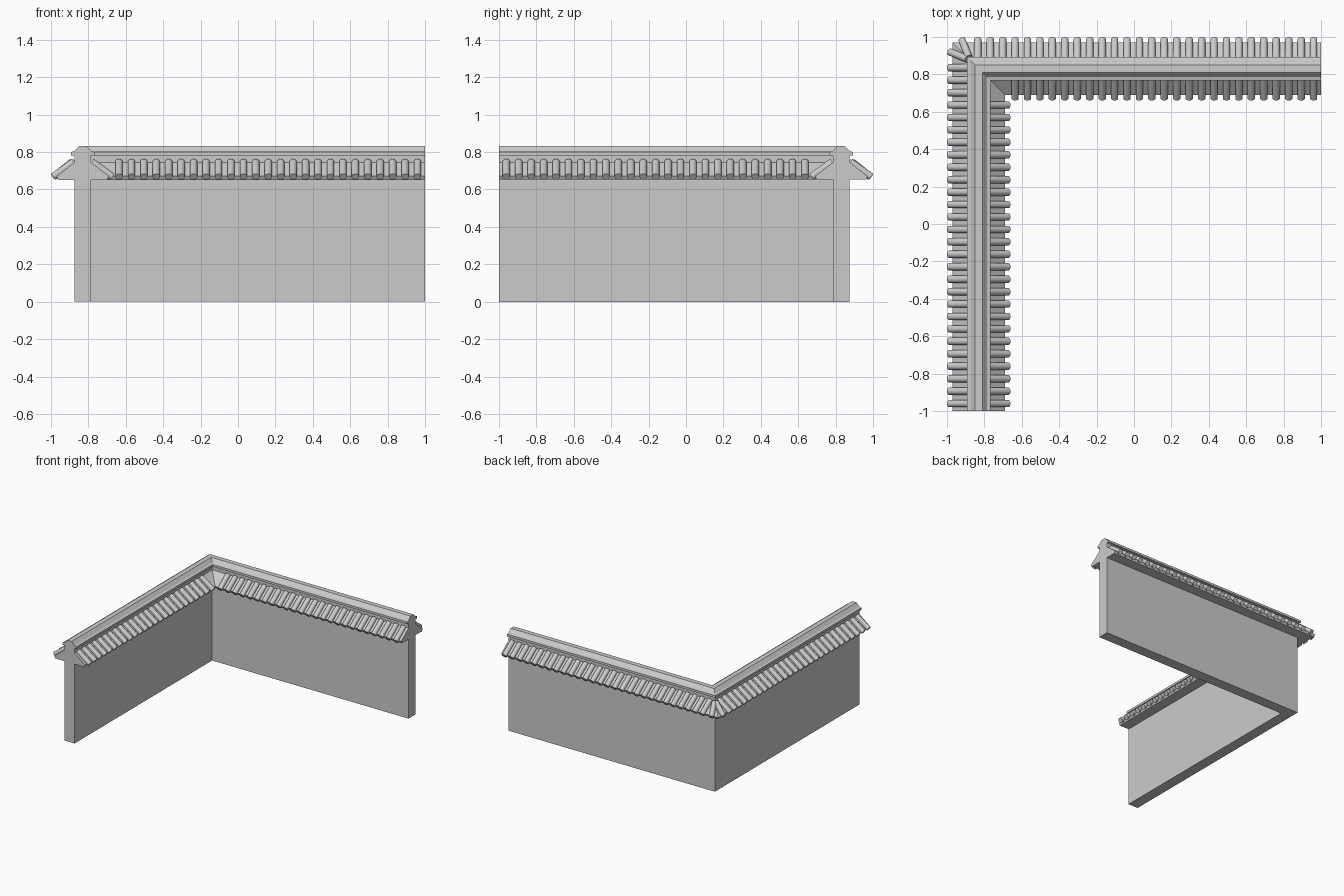
import bpy, bmesh, math
from mathutils import Vector

if "Cube" in bpy.data.objects:
    bpy.data.objects.remove(bpy.data.objects["Cube"])

C = 0.83        # wall centre line distance from origin
PITCH = 0.0665  # tile spacing
R = 0.02        # tile radius


def finish(name, bm):
    bmesh.ops.recalc_face_normals(bm, faces=bm.faces)
    mesh = bpy.data.meshes.new(name)
    bm.to_mesh(mesh)
    bm.free()
    ob = bpy.data.objects.new(name, mesh)
    bpy.context.collection.objects.link(ob)
    return ob


def sweep(name, half):
    """Mirror a half profile (offset, z) and run it round the mitred corner."""
    prof = half + [(-s, z) for s, z in reversed(half)]
    bm = bmesh.new()
    rings = [[bm.verts.new(p) for p in
              ((-C + s, -1, z), (-C + s, C - s, z), (1, C - s, z))] for s, z in prof]
    n = len(rings)
    for i in range(n):
        a, b = rings[i], rings[(i + 1) % n]
        for k in range(2):
            bm.faces.new((a[k], a[k + 1], b[k + 1], b[k]))
    bm.faces.new([r[0] for r in rings])
    bm.faces.new([r[2] for r in reversed(rings)])
    return finish(name, bm)


def tile(bm, p, q):
    p, q = Vector(p), Vector(q)
    d = q - p
    m = d.to_track_quat('Z', 'Y').to_matrix().to_4x4()
    m.translation = (p + q) / 2
    bmesh.ops.create_cone(bm, cap_ends=True, segments=14, radius1=R, radius2=R,
                          depth=d.length, matrix=m)


def flip(p):
    # reflection that swaps the two arms of the corner
    return (-p[1], -p[0], p[2])


# wall and roof body
sweep("wall", [(0.0445, 0.655), (0.0445, 0)])
sweep("roof_body", [(0.045, 0.785), (0.045, 0.745), (0.14, 0.671), (0.13, 0.652)])
# ridge cap with side lips
sweep("ridge_cap", [(0.02, 0.832), (0.045, 0.805), (0.063, 0.80),
                    (0.063, 0.782), (0.045, 0.782)])

# rows of round tiles on both slopes of both arms
for name, side, count in (("outer_tiles", 1, 28), ("inner_tiles", -1, 25)):
    bm = bmesh.new()
    pairs = []
    for k in range(count):
        x = 0.96 - PITCH * k
        pairs.append(((x, C + side * 0.048, 0.747), (x, C + side * 0.158, 0.668)))
    if side == 1:  # splayed tile next to the outer corner
        pairs.append(((-0.882, 0.89, 0.745), (-0.92, 0.985, 0.668)))
    for p, q in pairs:
        tile(bm, p, q)
        tile(bm, flip(p), flip(q))
    ob = finish(name, bm)
    bpy.ops.object.select_all(action='DESELECT')
    ob.select_set(True)
    bpy.context.view_layer.objects.active = ob
    bpy.ops.object.shade_smooth_by_angle(angle=math.radians(40))
